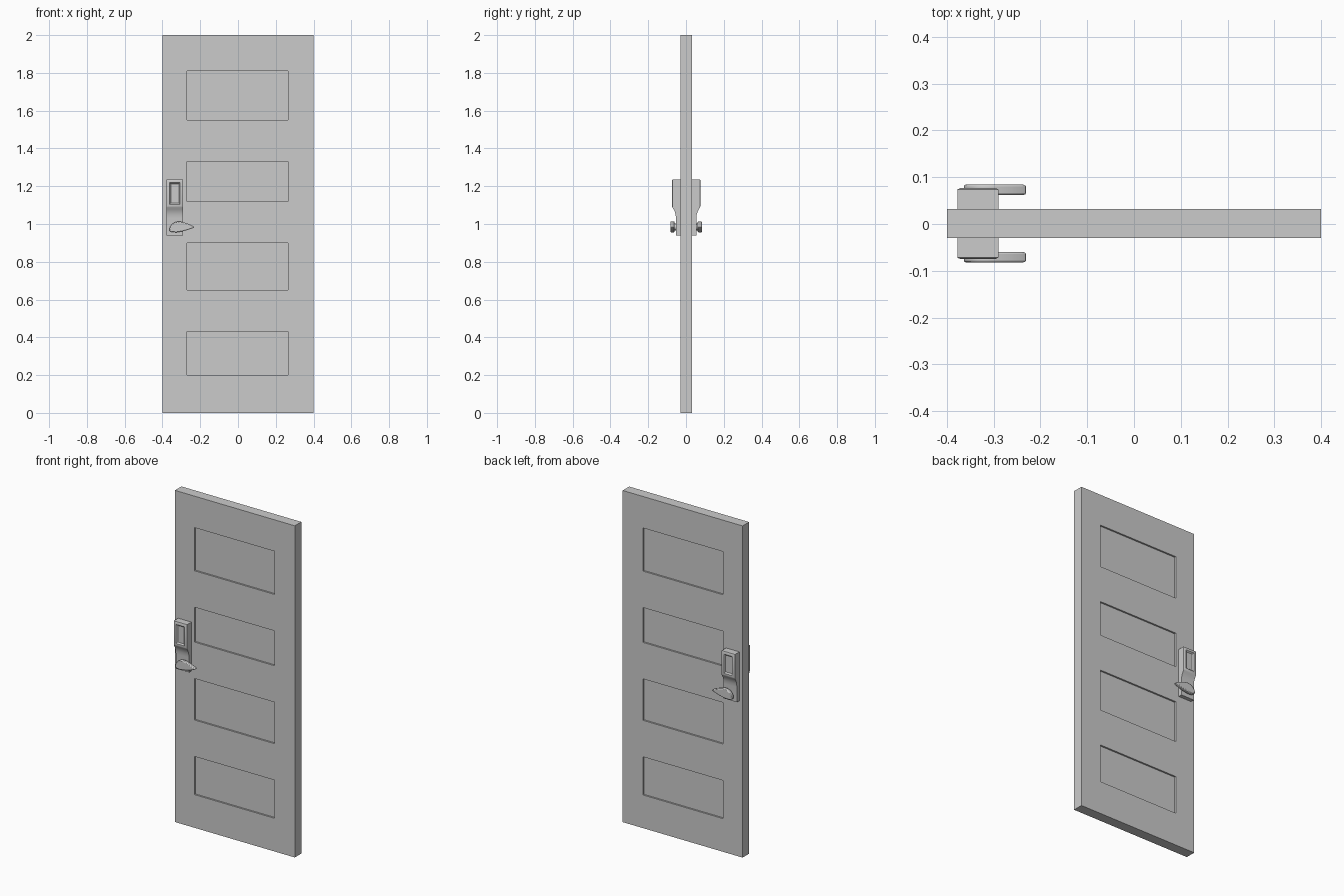
import bpy, bmesh, math
from mathutils import Vector

if "Cube" in bpy.data.objects:
    bpy.data.objects.remove(bpy.data.objects["Cube"])

Y0 = 0.001          # centre plane of the slab


def finish(name, bm):
    bmesh.ops.recalc_face_normals(bm, faces=bm.faces)
    me = bpy.data.meshes.new(name)
    bm.to_mesh(me)
    bm.free()
    ob = bpy.data.objects.new(name, me)
    ob.location.y = Y0
    bpy.context.collection.objects.link(ob)
    return ob


def box(name, x, y, z):
    bm = bmesh.new()
    bmesh.ops.create_cube(bm, size=1)
    for v in bm.verts:
        v.co = Vector(((r[0] + r[1]) / 2 + c * (r[1] - r[0]) for c, r in zip(v.co, (x, y, z))))
    return finish(name, bm)


def prism(points, offset):
    bm = bmesh.new()
    face = bm.faces.new([bm.verts.new(p) for p in points])
    ext = bmesh.ops.extrude_face_region(bm, geom=[face])["geom"]
    bmesh.ops.translate(bm, vec=offset, verts=[g for g in ext if isinstance(g, bmesh.types.BMVert)])
    if not face.is_valid or len(face.link_loops if hasattr(face, "link_loops") else []) == 0:
        bmesh.ops.holes_fill(bm, edges=bm.edges, sides=0)
    bmesh.ops.recalc_face_normals(bm, faces=bm.faces)
    return bm


def mirror_y(ob):
    m = ob.modifiers.new("both_sides", 'MIRROR')
    m.use_axis = (False, True, False)
    m.use_mirror_merge = False


def smooth(ob, angle):
    bpy.ops.object.select_all(action='DESELECT')
    ob.select_set(True)
    bpy.context.view_layer.objects.active = ob
    bpy.ops.object.shade_smooth_by_angle(angle=math.radians(angle))


# door slab with four recessed panels on each side
door = box("door_slab", (-0.4, 0.4), (-0.031, 0.031), (0, 2))
for i, (z0, z1) in enumerate([(0.20, 0.43), (0.65, 0.90), (1.12, 1.33), (1.55, 1.81)]):
    for side in (-1, 1):
        cut = box(f"panel_cutter_{i}", (-0.27, 0.265), sorted((side * 0.021, side * 0.06)), (z0, z1))
        cut.hide_render = True
        cut.hide_set(True)
        b = door.modifiers.new("panel", 'BOOLEAN')
        b.operation, b.solver, b.object = 'DIFFERENCE', 'EXACT', cut

# lock housing: side profile (y, z) extruded across, with a framed recess in the upper face
profile = [(-0.030, 0.94), (-0.054, 0.94), (-0.054, 1.03), (-0.056, 1.05), (-0.061, 1.067),
           (-0.067, 1.078), (-0.073, 1.088), (-0.073, 1.235), (-0.030, 1.235)]
bm = prism([(-0.378, y, z) for y, z in profile], (0.088, 0, 0))
face = min(bm.faces, key=lambda f: (round(f.calc_center_median().y, 4)))
for thick, depth in ((0.007, 0.003), (0.009, 0), (0.007, -0.008)):
    bmesh.ops.inset_region(bm, faces=[face], thickness=thick, depth=depth, use_even_offset=True)
housing = finish("lock_housing", bm)
mirror_y(housing)
smooth(housing, 25)

# lever handle: pointed teardrop outline (x, z) given thickness
outline = [(-0.364, 0.970), (-0.360, 0.984), (-0.350, 0.999), (-0.335, 1.009), (-0.315, 1.014),
           (-0.295, 1.011), (-0.265, 1.001), (-0.240, 0.991), (-0.229, 0.984), (-0.240, 0.978),
           (-0.265, 0.969), (-0.295, 0.961), (-0.325, 0.956), (-0.350, 0.957), (-0.361, 0.962)]
bm = prism([(x, -0.061, z) for x, z in outline], (0, -0.022, 0))
lever = finish("lever_handle", bm)
bev = lever.modifiers.new("soft_edge", 'BEVEL')
bev.width, bev.segments, bev.limit_method = 0.004, 2, 'ANGLE'
bev.angle_limit = math.radians(60)
mirror_y(lever)
smooth(lever, 40)

# spindle joining the lever to the housing
bm = bmesh.new()
bmesh.ops.create_cone(bm, cap_ends=True, segments=20, radius1=0.018, radius2=0.018, depth=0.016)
for v in bm.verts:
    v.co = Vector((v.co.x - 0.328, v.co.z - 0.058, v.co.y + 0.984))
spindle = finish("lever_spindle", bm)
mirror_y(spindle)
smooth(spindle, 40)
